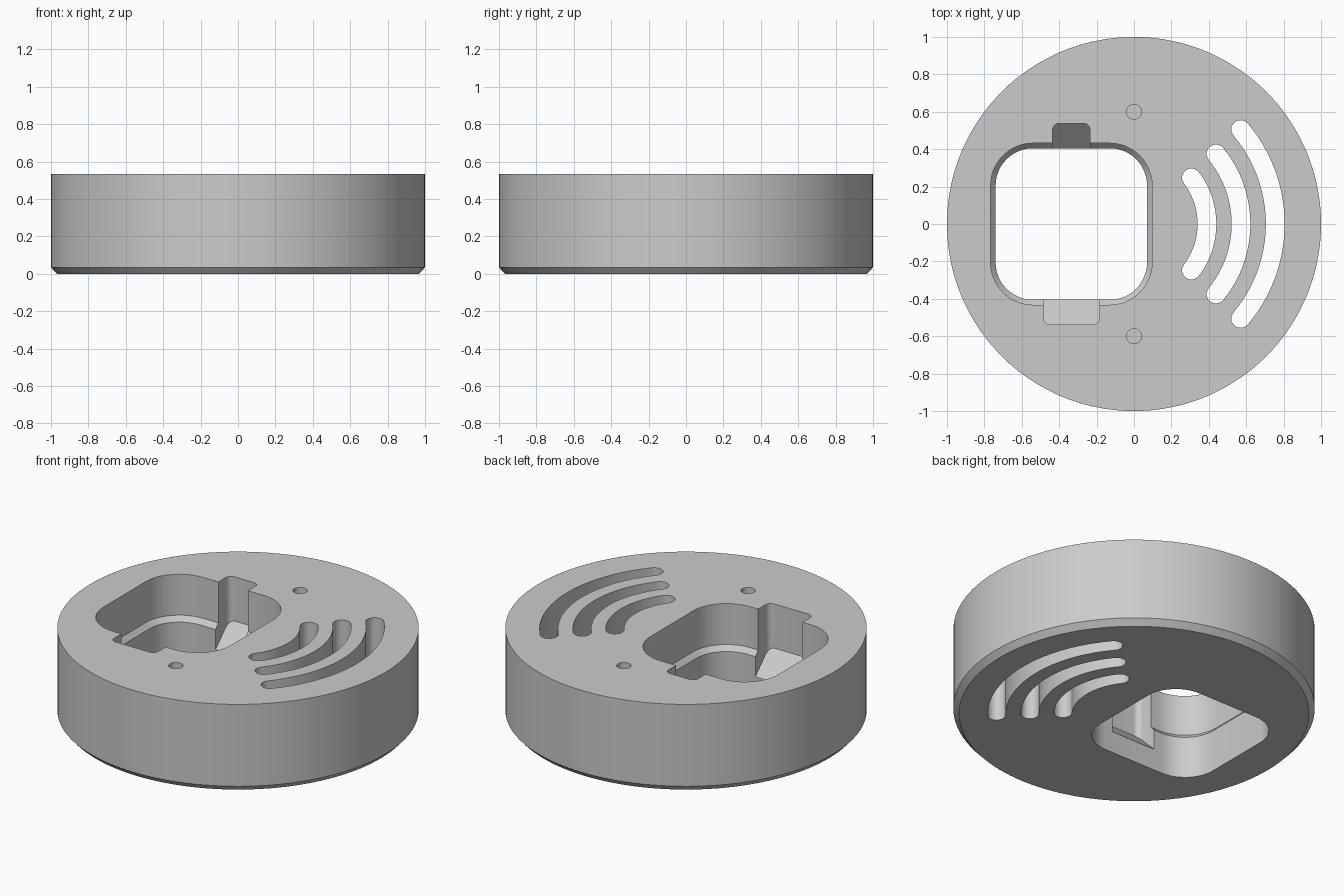
import bpy, bmesh, math

if "Cube" in bpy.data.objects:
    bpy.data.objects.remove(bpy.data.objects["Cube"])

H = 0.535          # body height
TOP = H + 0.1      # cutters poke out above and below
LOW = -0.1

grey = bpy.data.materials.new("plain grey")
grey.diffuse_color = (0.6, 0.6, 0.6, 1)
grey.use_nodes = True
grey.node_tree.nodes["Principled BSDF"].inputs["Base Color"].default_value = grey.diffuse_color


def circle(cx, cy, r, n):
    return [(cx + r * math.cos(2 * math.pi * i / n),
             cy + r * math.sin(2 * math.pi * i / n)) for i in range(n)]


def rounded_rect(x0, x1, y0, y1, r, n=12):
    pts = []
    corners = [(x1 - r, y1 - r), (x0 + r, y1 - r), (x0 + r, y0 + r), (x1 - r, y0 + r)]
    for k, (cx, cy) in enumerate(corners):
        for i in range(n + 1):
            a = math.pi / 2 * (k + i / n)
            pts.append((cx + r * math.cos(a), cy + r * math.sin(a)))
    return pts


def arc_slot(mid_x, tip_x, tip_y, w=0.05, n=32, caps=12):
    """Bent slot through (mid_x, 0) with round ends at (tip_x, +-tip_y)."""
    s = mid_x - tip_x
    R = (tip_y ** 2 + s ** 2) / (2 * s)
    cx = mid_x - R
    a = math.asin(tip_y / R)
    pts = []
    for i in range(n + 1):
        t = -a + 2 * a * i / n
        pts.append((cx + (R + w) * math.cos(t), (R + w) * math.sin(t)))
    for i in range(1, caps):
        t = a + math.pi * i / caps
        pts.append((tip_x + w * math.cos(t), tip_y + w * math.sin(t)))
    for i in range(n + 1):
        t = a - 2 * a * i / n
        pts.append((cx + (R - w) * math.cos(t), (R - w) * math.sin(t)))
    for i in range(1, caps):
        t = math.pi - a + math.pi * i / caps
        pts.append((tip_x + w * math.cos(t), -tip_y + w * math.sin(t)))
    return pts


def loft(name, rings):
    """Closed solid through equal-length rings of 3D points, bottom to top."""
    bm = bmesh.new()
    vs = [[bm.verts.new(p) for p in ring] for ring in rings]
    n = len(vs[0])
    for lo, hi in zip(vs, vs[1:]):
        for i in range(n):
            j = (i + 1) % n
            bm.faces.new((lo[i], lo[j], hi[j], hi[i]))
    bm.faces.new(vs[0][::-1])
    bm.faces.new(vs[-1])
    bmesh.ops.recalc_face_normals(bm, faces=bm.faces)
    me = bpy.data.meshes.new(name)
    bm.to_mesh(me)
    bm.free()
    me.materials.append(grey)
    ob = bpy.data.objects.new(name, me)
    bpy.context.collection.objects.link(ob)
    return ob


def at(outline, z):
    return [(x, y, z) for x, y in outline]


def prism(name, outline, z0, z1=TOP):
    return loft(name, [at(outline, z0), at(outline, z1)])


# Round body with a chamfered bottom edge
rim = circle(0, 0, 1, 144)
foot = circle(0, 0, 0.968, 144)
body = loft("round_body", [at(foot, 0), at(rim, 0.035), at(rim, H)])

# Rounded square window, wider above a sloped ledge
small = rounded_rect(-0.74, 0.07, -0.405, 0.405, 0.2)
large = rounded_rect(-0.767, 0.097, -0.432, 0.432, 0.227)
cutters = [loft("window_cutter", [at(small, LOW), at(small, 0.255),
                                  at(large, 0.285), at(large, TOP)])]

# Notches on two sides of the window, with 45 degree floors
for name, x0, x1, side in (("back_notch", -0.435, -0.235, 1),
                           ("front_notch", -0.485, -0.185, -1)):
    y0, y1 = sorted((side * 0.3, side * 0.538))
    shape = rounded_rect(x0, x1, y0, y1, 0.035, 6)
    floor = [(x, y, 0.265 - (0.538 - abs(y))) for x, y in shape]
    cutters.append(loft(name + "_cutter", [floor, at(shape, TOP)]))

# Three curved vent slots
for mid, tx, ty in ((0.39, 0.307, 0.247), (0.572, 0.438, 0.375), (0.755, 0.57, 0.505)):
    cutters.append(prism("vent_slot_cutter", arc_slot(mid, tx, ty), LOW))

# Two blind screw holes
for y in (-0.6, 0.6):
    cutters.append(prism("screw_hole_cutter", circle(0, y, 0.04, 32), H - 0.2))

# Cut everything out of the body
bpy.context.view_layer.objects.active = body
for c in cutters:
    mod = body.modifiers.new(c.name, 'BOOLEAN')
    mod.operation = 'DIFFERENCE'
    mod.solver = 'EXACT'
    mod.object = c
    bpy.ops.object.modifier_apply(modifier=mod.name)
    bpy.data.objects.remove(c)

body.select_set(True)
bpy.ops.object.shade_smooth_by_angle(angle=math.radians(30))
